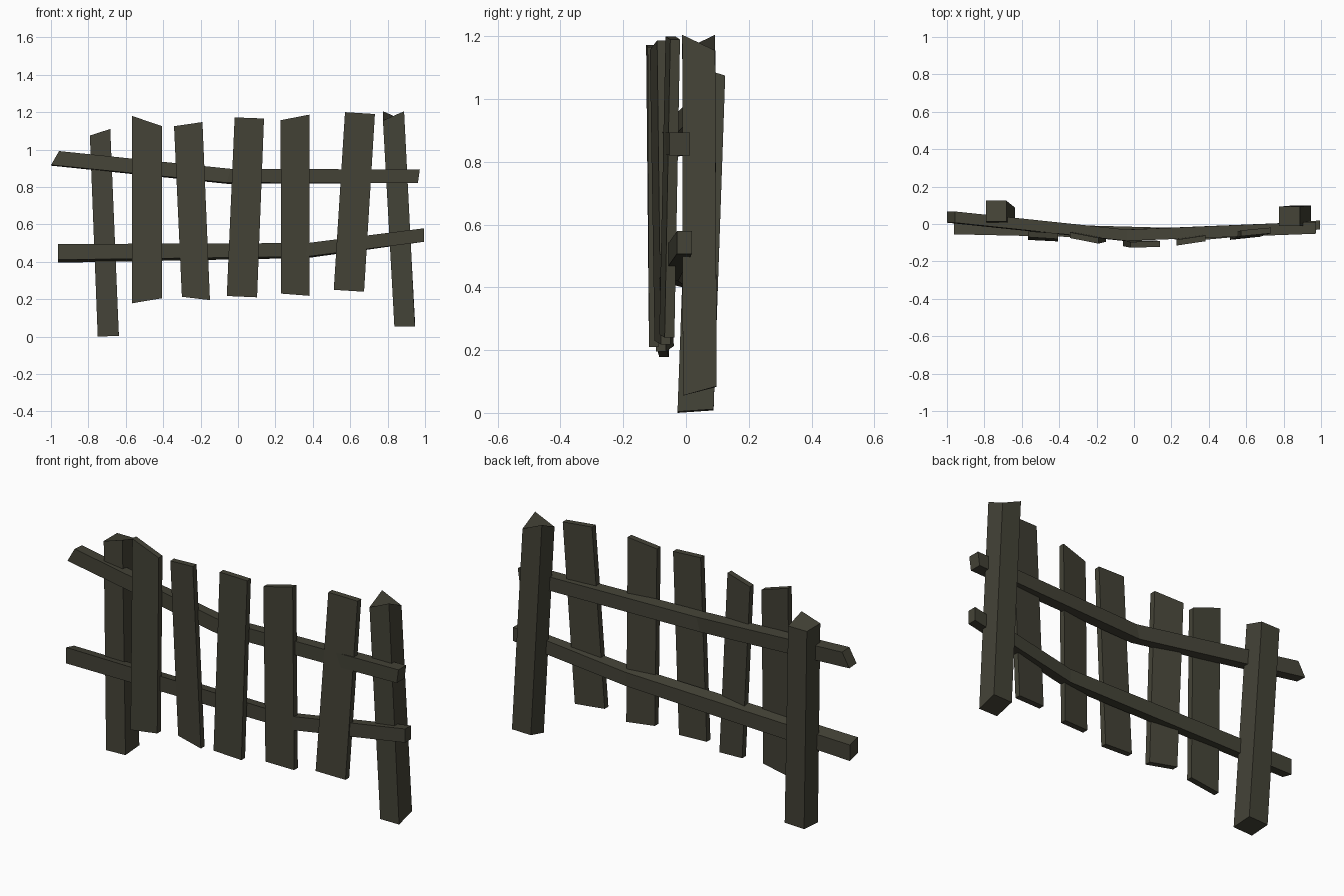
import bpy, bmesh

wood = bpy.data.materials.new("dark weathered wood")
wood.diffuse_color = (0.058, 0.056, 0.038, 1)


def loft(name, rings):
    """Closed solid through a series of four-cornered rings."""
    bm = bmesh.new()
    loops = [[bm.verts.new(p) for p in ring] for ring in rings]
    for a, b in zip(loops, loops[1:]):
        for i in range(4):
            j = (i + 1) % 4
            bm.faces.new((a[i], a[j], b[j], b[i]))
    bm.faces.new(loops[0][::-1])
    bm.faces.new(loops[-1])
    bmesh.ops.recalc_face_normals(bm, faces=bm.faces)
    mesh = bpy.data.meshes.new(name)
    bm.to_mesh(mesh)
    bm.free()
    mesh.materials.append(wood)
    bpy.context.collection.objects.link(bpy.data.objects.new(name, mesh))


def post_ring(x0, x1, y0, y1, heights):
    """Corners: front left, front right, back right, back left."""
    return list(zip((x0, x1, x1, x0), (y0, y0, y1, y1), heights))


def rail_ring(x, y, z, hy, hz, shear=0.0, roll=0.0):
    """Rail cross-section; shear slants the end cut, roll lifts the front."""
    return [(x + s * shear, y + t * hy, z + s * hz - t * roll)
            for t, s in ((-1, -1), (1, -1), (1, 1), (-1, 1))]


# Posts: one with a single raised corner, one with a diagonal ridge top
loft("left_post", [
    post_ring(-0.75, -0.637, -0.027, 0.088, (0.0, 0.004, 0.012, 0.008)),
    post_ring(-0.792, -0.683, 0.013, 0.125, (1.075, 1.11, 1.075, 1.075))])
loft("right_post", [
    post_ring(0.836, 0.946, -0.01, 0.098, (0.055, 0.055, 0.085, 0.083)),
    post_ring(0.775, 0.888, -0.012, 0.093, (1.155, 1.205, 1.155, 1.205))])

# Rails: each bent once along its length
loft("upper_rail", [
    rail_ring(-0.978, 0.037, 0.953, 0.03, 0.037, 0.021, 0.002),
    rail_ring(-0.05, -0.06, 0.857, 0.03, 0.037, 0.01, 0.003),
    rail_ring(0.967, -0.02, 0.857, 0.032, 0.036, 0.005)])
loft("lower_rail", [
    rail_ring(-0.963, -0.022, 0.445, 0.033, 0.042, 0, 0.008),
    rail_ring(0.37, -0.055, 0.460, 0.03, 0.036, 0, 0.004),
    rail_ring(0.995, -0.005, 0.543, 0.024, 0.036)])

# Planks: front corners (x, y, z) as top left, top right, bottom right, bottom left
planks = [
    [(-.567, -.07, 1.18), (-.406, -.08, 1.125), (-.406, -.093, .205), (-.567, -.085, .178)],
    [(-.342, -.075, 1.125), (-.19, -.105, 1.147), (-.15, -.095, .195), (-.30, -.07, .213)],
    [(-.018, -.127, 1.172), (.139, -.122, 1.166), (.102, -.118, .21), (-.06, -.118, .217)],
    [(.228, -.115, 1.157), (.383, -.092, 1.187), (.383, -.08, .218), (.23, -.10, .23)],
    [(.572, -.065, 1.2), (.732, -.05, 1.19), (.674, -.068, .24), (.512, -.085, .25)],
]
for n, front in enumerate(planks, 1):
    back = [(x, y + 0.031, z) for x, y, z in front]
    loft(f"plank_{n}", [front, back])
